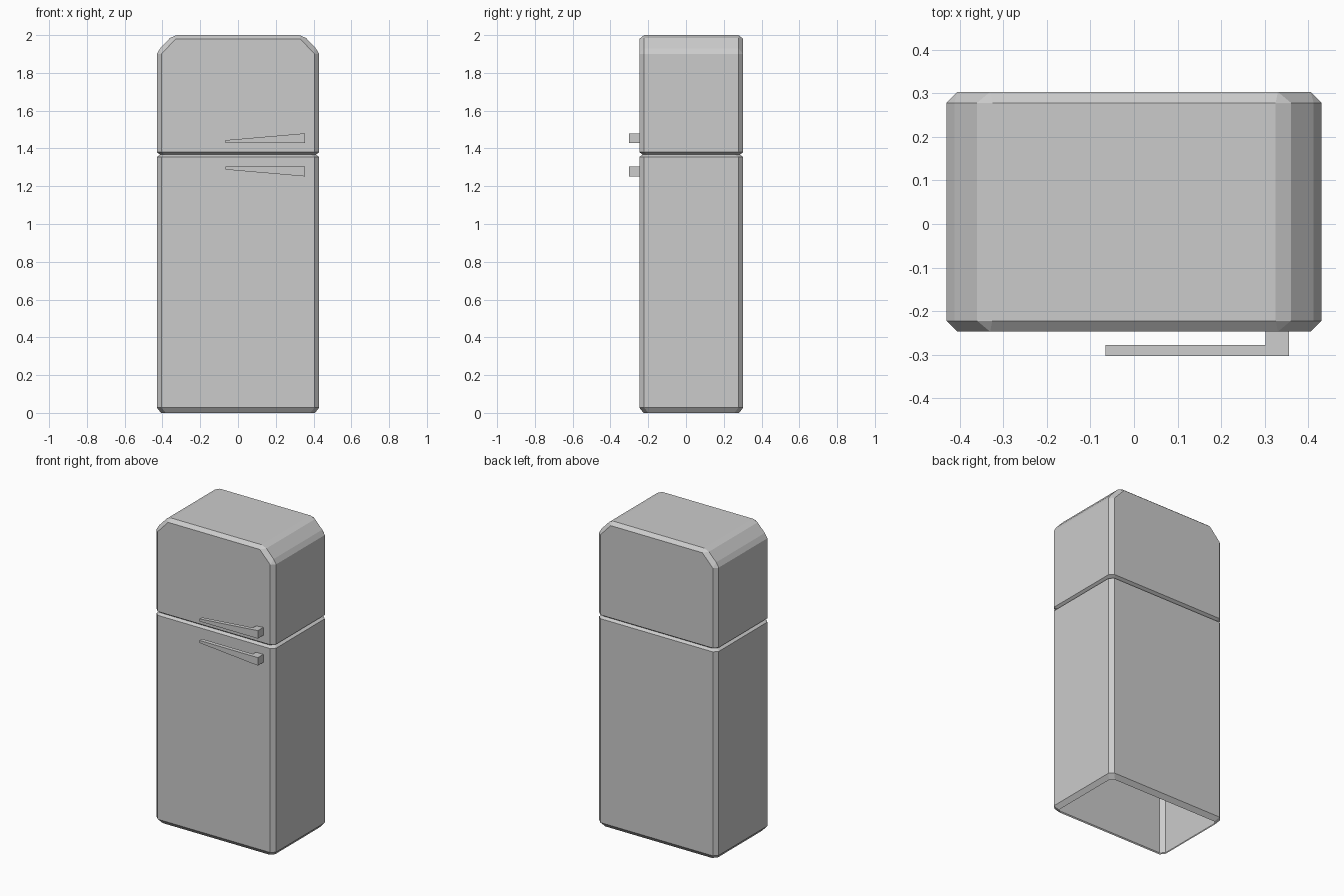
import bpy, bmesh

cube = bpy.data.objects.get("Cube")
if cube:
    bpy.data.objects.remove(cube)

GREY = (0.6, 0.6, 0.6, 1)
grey = bpy.data.materials.new("light grey")
grey.use_nodes = True
grey.diffuse_color = GREY
grey.node_tree.nodes["Principled BSDF"].inputs["Base Color"].default_value = GREY

W, D, BEVEL = 0.43, 0.275, 0.025   # half width, half depth, edge cut
MID_Y = 0.028                      # the cabinet sits back from the handles
SEAM_TOP = 1.38


def add_object(name, bm):
    bmesh.ops.recalc_face_normals(bm, faces=bm.faces)
    mesh = bpy.data.meshes.new(name)
    bm.to_mesh(mesh)
    bm.free()
    mesh.materials.append(grey)
    obj = bpy.data.objects.new(name, mesh)
    bpy.context.collection.objects.link(obj)
    return obj


def ring(z, inset=0):
    """Rectangle with cut corners at height z."""
    w, d = W - inset, D - inset
    a, b = w - BEVEL, d - BEVEL
    plan = [(a, -d), (w, -b), (w, b), (a, d), (-a, d), (-w, b), (-w, -b), (-a, -d)]
    return [(x, y + MID_Y, z) for x, y in plan]


def loft(name, rings):
    """Open shell through a stack of rings."""
    bm = bmesh.new()
    rows = [[bm.verts.new(p) for p in r] for r in rings]
    for low, high in zip(rows, rows[1:]):
        for i in range(len(low)):
            j = (i + 1) % len(low)
            bm.faces.new((low[i], low[j], high[j], high[i]))
    return add_object(name, bm)


# Lower cabinet, open underneath, ending in the V-shaped door seam
loft("lower_cabinet", [ring(0, 0.022), ring(0.028), ring(1.355),
                       ring(1.367, 0.018), ring(SEAM_TOP)])

# Upper cabinet with cut shoulders, hulled from its bevelled outline
face_outline = [(W - BEVEL, 1.90), (0.33, 1.98)]
body_outline = [(W, 1.90), (0.412, 1.93), (0.36, 1.985), (0.325, 2.0)]
bm = bmesh.new()
for p in ring(SEAM_TOP):
    bm.verts.new(p)
for outline, half in ((face_outline, D), (body_outline, D - BEVEL)):
    for x, z in outline:
        for sx in (-1, 1):
            for sy in (-1, 1):
                bm.verts.new((sx * x, MID_Y + sy * half, z))
bmesh.ops.convex_hull(bm, input=bm.verts)
bmesh.ops.dissolve_limit(bm, angle_limit=0.02, verts=bm.verts, edges=bm.edges)
bm.normal_update()
under = [f for f in bm.faces if f.normal.z < -0.9]
bmesh.ops.delete(bm, geom=under, context="FACES")
add_object("upper_cabinet", bm)


def handle(name, flat_z, tip, root):
    """Tapered L-shaped handle: one flat edge, one sloping edge."""
    x0, x1, post = -0.065, 0.355, 0.302
    front, back, door = -0.303, -0.277, MID_Y - D
    plan = [(x0, front), (x1, front), (x1, door), (post, door), (post, back), (x0, back)]

    def slope(x):
        return flat_z + tip + (root - tip) * (x - x0) / (x1 - x0)

    bm = bmesh.new()
    flat = [bm.verts.new((x, y, flat_z)) for x, y in plan]
    sloped = [bm.verts.new((x, y, slope(x))) for x, y in plan]
    bm.faces.new(flat)
    bm.faces.new(sloped)
    for i in range(len(plan)):
        j = (i + 1) % len(plan)
        bm.faces.new((flat[i], flat[j], sloped[j], sloped[i]))
    add_object(name, bm)


handle("upper_handle", 1.428, 0.016, 0.052)
handle("lower_handle", 1.304, -0.016, -0.052)
